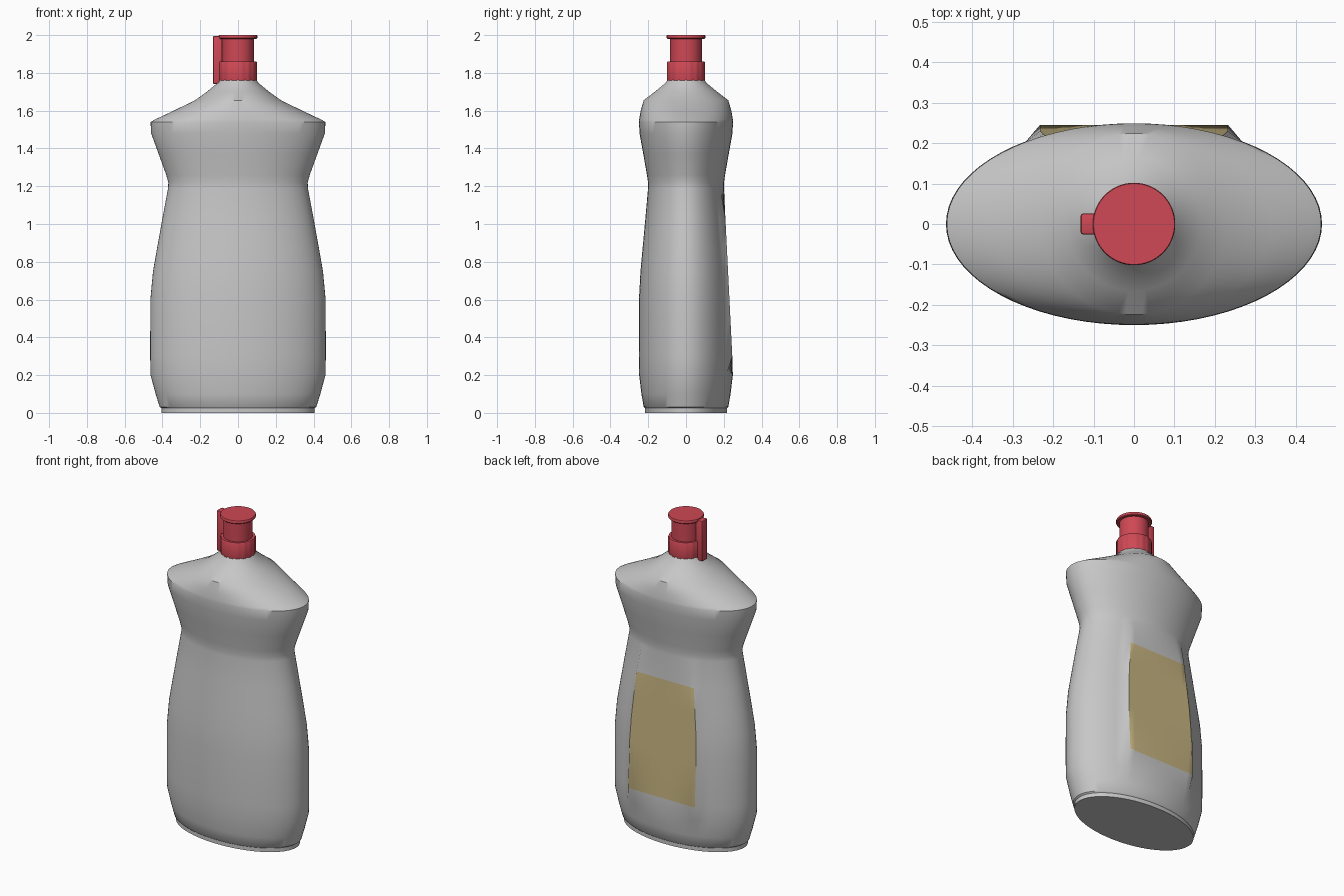
import bpy, bmesh, math

cube = bpy.data.objects.get("Cube")
if cube:
    bpy.data.objects.remove(cube, do_unlink=True)


def make_material(name, rgb):
    m = bpy.data.materials.new(name)
    m.use_nodes = True
    m.diffuse_color = (*rgb, 1)
    m.node_tree.nodes["Principled BSDF"].inputs["Base Color"].default_value = (*rgb, 1)
    return m


GREY = make_material("light grey plastic", (0.57, 0.57, 0.57))
GOLD = make_material("tan label", (0.57, 0.46, 0.22))
RED = make_material("red plastic", (0.62, 0.065, 0.09))


def finish(name, bm, mats, angle=35):
    bmesh.ops.recalc_face_normals(bm, faces=bm.faces)
    mesh = bpy.data.meshes.new(name)
    bm.to_mesh(mesh)
    bm.free()
    obj = bpy.data.objects.new(name, mesh)
    bpy.context.collection.objects.link(obj)
    for m in mats:
        mesh.materials.append(m)
    bpy.ops.object.select_all(action='DESELECT')
    obj.select_set(True)
    bpy.context.view_layer.objects.active = obj
    bpy.ops.object.shade_smooth_by_angle(angle=math.radians(angle))
    return obj


def loft(bm, rings):
    """Skin closed rings of equal length and cap both ends."""
    loops = [[bm.verts.new(p) for p in ring] for ring in rings]
    n = len(loops[0])
    for a, b in zip(loops, loops[1:]):
        for i in range(n):
            j = (i + 1) % n
            bm.faces.new((a[i], a[j], b[j], b[i]))
    bm.faces.new(loops[0][::-1])
    bm.faces.new(loops[-1])


# Bottle body: height, half width, half depth
PROFILE = [
    (0, .405, .218), (.025, .405, .218), (.032, .415, .224), (.1, .436, .236),
    (.2, .463, .248), (.3, .465, .25), (.6, .464, .249), (.75, .45, .241),
    (.88, .427, .229), (1.03, .4, .215), (1.19, .37, .201), (1.22, .369, .201),
    (1.26, .38, .207), (1.37, .42, .226), (1.48, .46, .246), (1.54, .463, .249),
    (1.553, .44, .248), (1.6, .34, .24), (1.655, .228, .224), (1.7, .165, .165),
    (1.75, .105, .105), (1.78, .09, .09),
]
LABEL_LOW, LABEL_HIGH = .3, 1.03


def body_ring(z, rx, ry):
    pts = []
    for deg in range(0, 360, 5):
        t = math.radians(deg)
        y = ry * math.sin(t)
        # flat, slightly leaning panel on the back
        if 60 <= deg <= 120 and LABEL_LOW <= z <= LABEL_HIGH:
            y = .245 - (z - LABEL_LOW) * .05
        pts.append((rx * math.cos(t), y, z))
    return pts


bm = bmesh.new()
loft(bm, [body_ring(*p) for p in PROFILE])
for f in bm.faces:
    zs = [v.co.z for v in f.verts]
    on_panel = all(v.co.y > .15 for v in f.verts)
    c = f.calc_center_median()
    if on_panel and min(zs) > LABEL_LOW - .01 and max(zs) < LABEL_HIGH + .01:
        half = max(p[1] for p in PROFILE if abs(p[0] - min(zs)) < .001) / 2
        if abs(c.x) < half:
            f.material_index = 1
finish("bottle_body", bm, [GREY, GOLD])


# Cap parts
def turned(name, profile, groove=0):
    n = 64
    bm = bmesh.new()
    rings = []
    for r, z in profile:
        ring = []
        for i in range(n):
            rr = r - (groove if i % 4 == 0 else 0)
            t = math.tau * i / n
            ring.append((rr * math.cos(t), rr * math.sin(t), z))
        rings.append(ring)
    loft(bm, rings)
    return finish(name, bm, [RED])


turned("cap_collar", [(.1, 1.755), (.102, 1.765), (.102, 1.855), (.099, 1.86)], .003)
turned("cap_neck", [(.084, 1.85), (.084, 1.985)])
turned("cap_lid", [(.098, 1.98), (.102, 1.984), (.102, 1.997), (.1, 2.0)])

# Hinge strap down the side of the cap
bm = bmesh.new()
bmesh.ops.create_cube(bm, size=1)
for v in bm.verts:
    v.co.x = -.108 + v.co.x * .048
    v.co.y *= .052
    v.co.z = 1.868 + v.co.z * .254
bmesh.ops.bevel(bm, geom=bm.edges[:], offset=.006, segments=2, affect='EDGES', profile=.5)
finish("cap_hinge_strap", bm, [RED])
